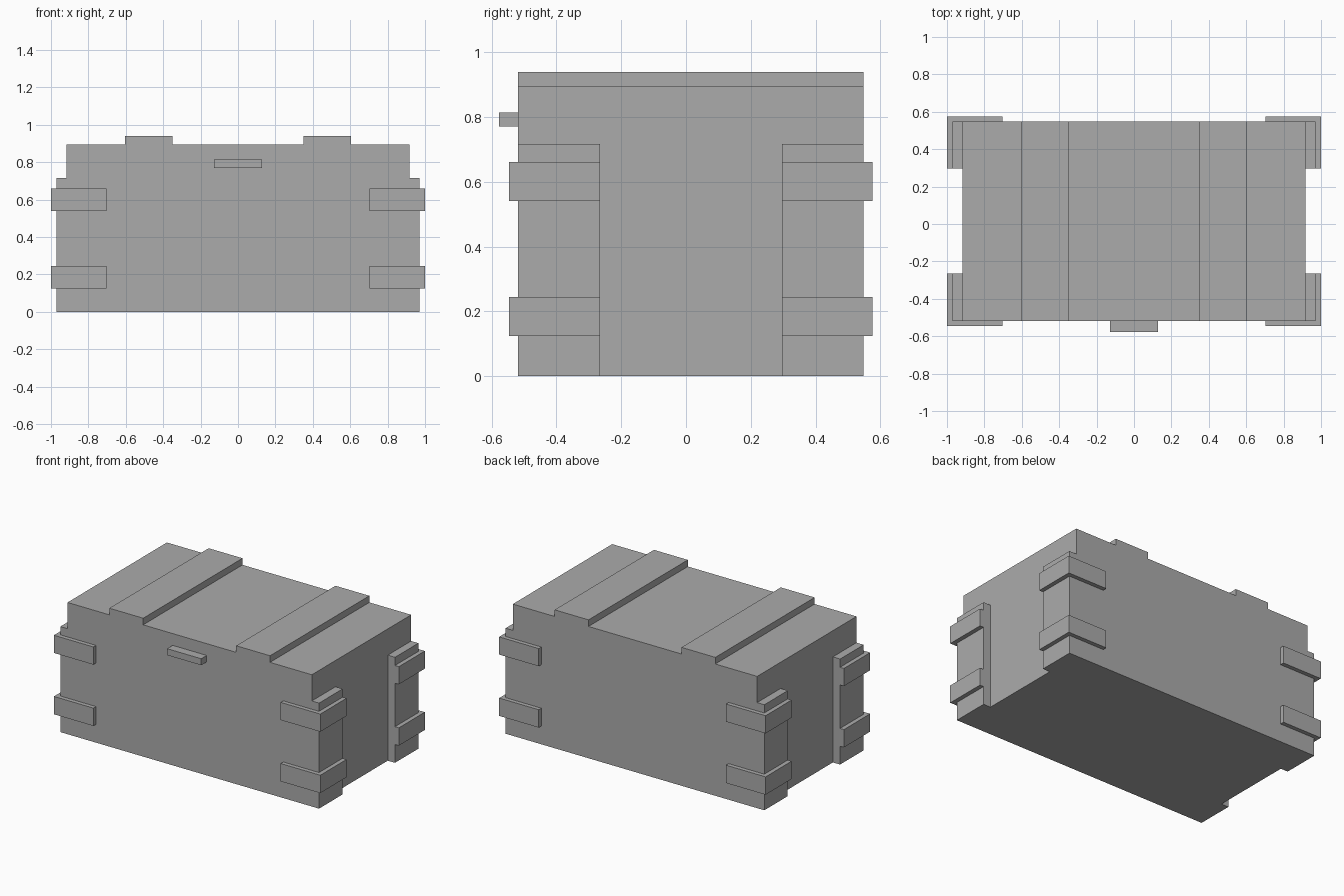
import bpy
import bmesh

cube = bpy.data.objects.get("Cube")
if cube:
    bpy.data.objects.remove(cube, do_unlink=True)

# Single plain grey
grey = bpy.data.materials.new("plain grey")
colour = (0.41, 0.41, 0.41, 1.0)
grey.diffuse_color = colour
grey.use_nodes = True
grey.node_tree.nodes["Principled BSDF"].inputs["Base Color"].default_value = colour


def prism(name, outline, z0, z1):
    """Extrude a flat outline from z0 up to z1."""
    bm = bmesh.new()
    base = bm.faces.new([bm.verts.new((x, y, z0)) for x, y in outline])
    top = bmesh.ops.extrude_face_region(bm, geom=[base])["geom"]
    verts = [v for v in top if isinstance(v, bmesh.types.BMVert)]
    bmesh.ops.translate(bm, verts=verts, vec=(0, 0, z1 - z0))
    bmesh.ops.recalc_face_normals(bm, faces=bm.faces)
    mesh = bpy.data.meshes.new(name)
    bm.to_mesh(mesh)
    bm.free()
    mesh.materials.append(grey)
    obj = bpy.data.objects.new(name, mesh)
    bpy.context.collection.objects.link(obj)
    return obj


def box(name, x0, x1, y0, y1, z0, z1):
    return prism(name, [(x0, y0), (x1, y0), (x1, y1), (x0, y1)], z0, z1)


FRONT, BACK = -0.518, 0.547     # crate faces
SIDE, POST = 0.917, 0.971       # crate side, outer face of corner posts
TOP = 0.894

# Crate body and front latch
box("crate_body", -SIDE, SIDE, FRONT, BACK, 0, TOP)
box("front_latch", -0.128, 0.128, -0.577, FRONT, 0.77, 0.814)

for side, s in (("left", 1), ("right", -1)):
    # Raised plank across the lid
    box(f"{side}_lid_plank", s * 0.349, s * 0.603, FRONT, BACK, TOP, 0.939)

    for end, face, outer, inner in (("front", FRONT, -0.546, -0.265),
                                    ("back", BACK, 0.575, 0.296)):
        # Corner post on the side wall
        box(f"{end}_{side}_post", s * SIDE, s * POST, face, inner, 0, 0.716)

        # L-shaped straps wrapped round the corner
        strap = [(s * 0.703, outer), (s * 1.0, outer), (s * 1.0, inner),
                 (s * POST, inner), (s * POST, face), (s * 0.703, face)]
        for level, z0, z1 in (("lower", 0.124, 0.245), ("upper", 0.54, 0.66)):
            prism(f"{end}_{side}_{level}_strap", strap, z0, z1)
